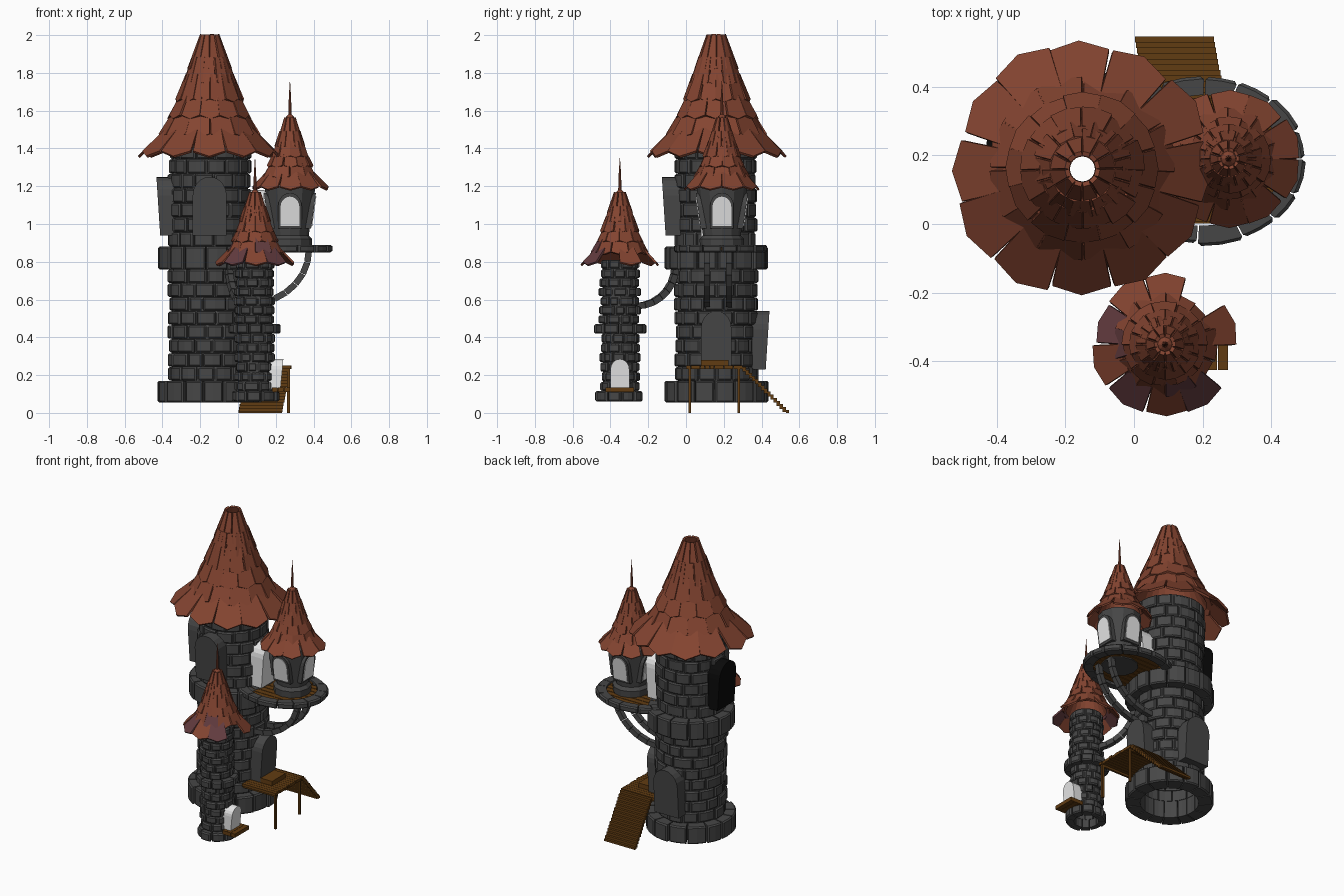
import bpy, bmesh, random
from math import sin, cos, tan, pi, radians
from mathutils import Vector

random.seed(4)
if "Cube" in bpy.data.objects:
    bpy.data.objects.remove(bpy.data.objects["Cube"])


def material(name, r, g, b):
    m = bpy.data.materials.new(name)
    m.use_nodes = True
    m.diffuse_color = (r, g, b, 1)
    bsdf = m.node_tree.nodes["Principled BSDF"]
    bsdf.inputs["Base Color"].default_value = (r, g, b, 1)
    bsdf.inputs["Roughness"].default_value = 0.9
    return m


STONE = material("grey stone", 0.062, 0.062, 0.062)
TILE = material("terracotta tile", 0.23, 0.058, 0.03)
MAUVE = material("mauve tile", 0.125, 0.045, 0.05)
WOOD = material("brown wood", 0.12, 0.045, 0.006)
PALE = material("pale pane", 0.8, 0.8, 0.8)
BLACK = material("black shutter", 0.003, 0.003, 0.003)

MAIN = Vector((-0.15, 0.16, 0))
TURRET = Vector((0.275, 0.19, 0))
SMALL = Vector((0.09, -0.35, 0))


def finish(name, bm, *mats):
    bmesh.ops.recalc_face_normals(bm, faces=bm.faces)
    me = bpy.data.meshes.new(name)
    bm.to_mesh(me)
    bm.free()
    for m in mats:
        me.materials.append(m)
    ob = bpy.data.objects.new(name, me)
    bpy.context.collection.objects.link(ob)
    return ob


def prism(bm, pts, off, index=0):
    """Solid between an outline and its moved copy."""
    a = [bm.verts.new(p) for p in pts]
    b = [bm.verts.new(Vector(p) + Vector(off)) for p in pts]
    n = len(a)
    faces = [bm.faces.new(a), bm.faces.new(b[::-1])]
    faces += [bm.faces.new((a[i], b[i], b[(i + 1) % n], a[(i + 1) % n])) for i in range(n)]
    for f in faces:
        f.material_index = index


def box(bm, x0, x1, y0, y1, z0, z1):
    prism(bm, [(x0, y0, z0), (x1, y0, z0), (x1, y1, z0), (x0, y1, z0)], (0, 0, z1 - z0))


def lathe(name, c, profile, n, mat):
    bm = bmesh.new()
    rings = [[bm.verts.new((c.x + r * cos(2 * pi * i / n), c.y + r * sin(2 * pi * i / n), z))
              for i in range(n)] for r, z in profile]
    for lo, hi in zip(rings, rings[1:]):
        for i in range(n):
            j = (i + 1) % n
            bm.faces.new((lo[i], lo[j], hi[j], hi[i]))
    return finish(name, bm, mat)


def course(bm, c, ri, ro, z0, z1, n, turn=0.0, jitter=0.008, sx=1.0, sy=1.0, gap=0.004):
    """One ring of chamfered stone blocks."""
    b = 0.008
    cuts = [2 * pi * (i + turn + random.uniform(-0.14, 0.14)) / n for i in range(n)]
    cuts.append(cuts[0] + 2 * pi)
    for a0, a1 in zip(cuts, cuts[1:]):
        r = ro + random.uniform(-jitter, jitter)
        a0, a1 = a0 + gap / ro, a1 - gap / ro
        e = b / ro
        cols = []
        for k, a in enumerate((a0, a0 + e, (a0 + a1) / 2, a1 - e, a1)):
            o = r - b if k in (0, 4) else r
            prof = [(ri, z0), (r - b, z0), (o, z0 + b), (o, z1 - b), (r - b, z1), (ri, z1)]
            cols.append([bm.verts.new((c.x + q * cos(a) * sx, c.y + q * sin(a) * sy, z)) for q, z in prof])
        for p, q in zip(cols, cols[1:]):
            for i in range(6):
                j = (i + 1) % 6
                bm.faces.new((p[i], p[j], q[j], q[i]))
        bm.faces.new(cols[0])
        bm.faces.new(cols[-1][::-1])


def wall(bm, c, ri, ro, z0, z1, rows, n):
    h = (z1 - z0) / rows
    for i in range(rows):
        course(bm, c, ri, ro, z0 + i * h + 0.002, z0 + (i + 1) * h - 0.002, n, i * 0.5)


# Main tower
bm = bmesh.new()
course(bm, MAIN, 0.18, 0.272, 0.055, 0.17, 15)
wall(bm, MAIN, 0.18, 0.218, 0.17, 0.76, 8, 13)
course(bm, MAIN, 0.18, 0.27, 0.76, 0.88, 15)
wall(bm, MAIN, 0.18, 0.215, 0.88, 1.42, 7, 13)
finish("main_tower_blocks", bm, STONE)
lathe("main_tower_core", MAIN, [(0.19, 0.06), (0.203, 0.17), (0.203, 1.42)], 32, STONE)

# Small tower
bm = bmesh.new()
course(bm, SMALL, 0.075, 0.123, 0.06, 0.115, 10)
wall(bm, SMALL, 0.075, 0.103, 0.115, 0.42, 6, 9)
course(bm, SMALL, 0.075, 0.135, 0.42, 0.47, 10)
wall(bm, SMALL, 0.075, 0.105, 0.47, 0.81, 7, 9)
finish("small_tower_blocks", bm, STONE)
lathe("small_tower_core", SMALL, [(0.09, 0.065), (0.092, 0.81)], 24, STONE)

# Balcony: stone rim, plank floor and turret body
CENTRE = Vector((0.2, 0.185, 0))
bm = bmesh.new()
course(bm, CENTRE, 0.19, 0.245, 0.85, 0.89, 16, jitter=0.004, sx=1.22, gap=0.002)
finish("balcony_rim", bm, STONE)
bm = bmesh.new()
for i in range(9):
    y = -0.18 + i * 0.04
    half = 1.2 * (0.205 ** 2 - max(abs(y), abs(y + 0.04)) ** 2) ** 0.5
    box(bm, max(0.03, 0.2 - half), 0.2 + half, 0.187 + y, 0.223 + y, 0.86, 0.878)
finish("balcony_floor", bm, WOOD)
lathe("turret_body", TURRET, [(0.0, 0.853), (0.115, 0.853), (0.118, 0.92), (0.1, 0.94), (0.135, 1.2), (0, 1.2)], 12, STONE)


# Shingled roofs: each row runs from its eave to its head as fractions of radius and height
ROWS = [(1, 0, .6, .22), (.7, .15, .48, .37), (.57, .31, .39, .51),
        (.46, .45, .31, .67), (.365, .59, .23, .81), (.285, .71, .105, 1)]


def roof(name, c, R, z, H, n, missing=(), mauve=()):
    bm = bmesh.new()
    for k, (e, ez, t, tz) in enumerate(ROWS):
        for i in range(n):
            if k == 0 and i in missing:
                continue
            a = pi / 2 + 2 * pi * (i + 0.5 * (k % 2)) / n + random.uniform(-0.03, 0.03)
            out, side = Vector((cos(a), sin(a), 0)), Vector((-sin(a), cos(a), 0))
            e2 = e * random.uniform(0.96, 1.03)
            low = c + out * (e2 * R) + Vector((0, 0, z + ez * H))
            top = c + out * (t * R) + Vector((0, 0, z + tz * H))
            wl = e2 * R * tan(pi / n) * (0.93 if k == 0 else 1.02)
            wt = t * R * tan(pi / n) * 1.05
            slope = (low - top).normalized()
            normal = side.cross(slope)
            normal = normal if normal.z > 0 else -normal
            mid = low + slope * 0.06 * R * e
            pts = [top - side * wt, top + side * wt, low + side * wl - slope * 0.05 * R * e, mid,
                   low - side * wl - slope * 0.05 * R * e]
            prism(bm, pts, normal * (0.008 + 0.016 * R), int((k, i) in mauve))
    finish(name + "_shingles", bm, TILE, MAUVE)
    lining = [(r[2] * R * 0.97, z + r[3] * H - 0.004) for r in ROWS]
    lathe(name + "_lining", c, [(ROWS[1][0] * R * 0.93, z + ROWS[1][1] * H)] + lining, n * 2, TILE)


def spire(name, c, z, top):
    lathe(name, c, [(0, z - 0.02), (0.024, z - 0.02), (0.028, z), (0.02, z + 0.02),
                    (0.009, z + 0.03), (0.006, z + 0.12), (0, top)], 8, TILE)


roof("main_roof", MAIN, 0.355, 1.365, 0.635, 12)
roof("turret_roof", TURRET, 0.19, 1.185, 0.375, 10)
spire("turret_spire", TURRET, 1.55, 1.77)
roof("small_roof", SMALL, 0.195, 0.785, 0.38, 10, (7, 9), ((0, 2), (0, 4), (0, 6), (1, 5), (1, 2)))
spire("small_spire", SMALL, 1.15, 1.36)


def arch(name, c, deg, r0, r1, w, z0, h, mat, lean=0.02, back_lean=0.0):
    """Arched slab facing outward, leaning out toward its top."""
    a = radians(deg)
    out, side = Vector((cos(a), sin(a), 0)), Vector((-sin(a), cos(a), 0))
    rise = w * 0.55
    shape = [(-w / 2, 0), (w / 2, 0)]
    shape += [(w / 2 * cos(pi * i / 10), h - rise + rise * sin(pi * i / 10)) for i in range(11)]
    bm = bmesh.new()
    pts = [c + side * u + out * (r0 + back_lean * v / h) + Vector((0, 0, z0 + v)) for u, v in shape]
    prism(bm, pts, out * (r1 - r0))
    for v in bm.verts[len(pts):] if back_lean == 0 else []:
        v.co += out * lean * (v.co.z - z0) / h
    return finish(name, bm, mat)


def ready_arch(*args, **kw):
    return arch(*args, **kw)


# Shutters and doors
ready_arch("front_shutter", MAIN, 270, 0.19, 0.268, 0.18, 0.94, 0.31, STONE)
ready_arch("back_door", MAIN, 90, 0.19, 0.262, 0.18, 0.23, 0.31, STONE)
ready_arch("side_door", MAIN, 0, 0.19, 0.262, 0.16, 0.25, 0.29, STONE)
ready_arch("balcony_door", MAIN, 0, 0.19, 0.27, 0.16, 0.89, 0.29, PALE)
shutter = ready_arch("side_shutter", MAIN, 180, 0.19, 0.262, 0.18, 0.94, 0.31, BLACK)
shutter.data.materials.append(STONE)
for f in shutter.data.polygons:
    f.material_index = int(f.normal.y < -0.3)
ready_arch("small_door", SMALL, 0, 0.07, 0.135, 0.1, 0.13, 0.155, PALE, lean=0.015)
for i, label in enumerate(("left", "back", "right", "front")):
    ready_arch("turret_frame_" + label, TURRET, i * 90, 0.07, 0.112, 0.125, 0.975, 0.19, STONE, back_lean=0.026)
    ready_arch("turret_window_" + label, TURRET, i * 90, 0.07, 0.118, 0.1, 0.99, 0.155, PALE, back_lean=0.022)


# Curved stone supports
def support(name, start, end, width):
    """Quarter arc of blocks, level at the start and upright at the end."""
    run = Vector((end.x - start.x, end.y - start.y, 0))
    side = run.normalized().cross(Vector((0, 0, 1))) * width
    bm = bmesh.new()
    n = 7

    def at(t):
        return start + run * sin(t) + Vector((0, 0, (end.z - start.z) * (1 - cos(t))))

    def up(t):
        return (Vector((0, 0, cos(t))) - run.normalized() * sin(t)) * 0.017

    for i in range(n):
        t0, t1 = (i + 0.02) * pi / 2 / n, (i + 0.98) * pi / 2 / n
        pts = [at(t0) - up(t0), at(t1) - up(t1), at(t1) + up(t1), at(t0) + up(t0)]
        prism(bm, [p - side / 2 for p in pts], side)
    finish(name, bm, STONE)


for label, y in (("front", 0.11), ("back", 0.228)):
    support("balcony_bracket_" + label, Vector((0.05, y, 0.575)), Vector((0.375, y, 0.86)), 0.032)
way = (MAIN - SMALL).normalized()
support("flying_buttress", SMALL + way * 0.09 + Vector((0, 0, 0.565)), SMALL + way * 0.325 + Vector((0, 0, 0.78)), 0.032)

# Wooden landing, posts, ramp and steps
bm = bmesh.new()
for i in range(12):
    y = i * 0.025
    box(bm, 0.03, 0.275 + random.uniform(0, 0.01), y + 0.001, y + 0.024, 0.232, 0.25)
for y in (0.02, 0.28):
    box(bm, 0.26, 0.274, y - 0.007, y + 0.007, 0, 0.232)
    box(bm, 0.03, 0.274, y - 0.007, y + 0.007, 0.218, 0.232)
box(bm, 0.08, 0.2, 0.08, 0.225, 0.25, 0.28)
finish("landing", bm, WOOD)
bm = bmesh.new()
for i in range(15):
    y, z, x = 0.3 + i * 0.0163, 0.236 - i * 0.0164, 0.045 - i * 0.003
    box(bm, x, x + 0.23, y, y + 0.0175, max(z - 0.018, 0), z + 0.008)
finish("ramp", bm, WOOD)
bm = bmesh.new()
for i in range(3):
    box(bm, 0.18 + i * 0.032, 0.21 + i * 0.032, -0.425, -0.275, 0.11, 0.135)
finish("small_door_step", bm, WOOD)
